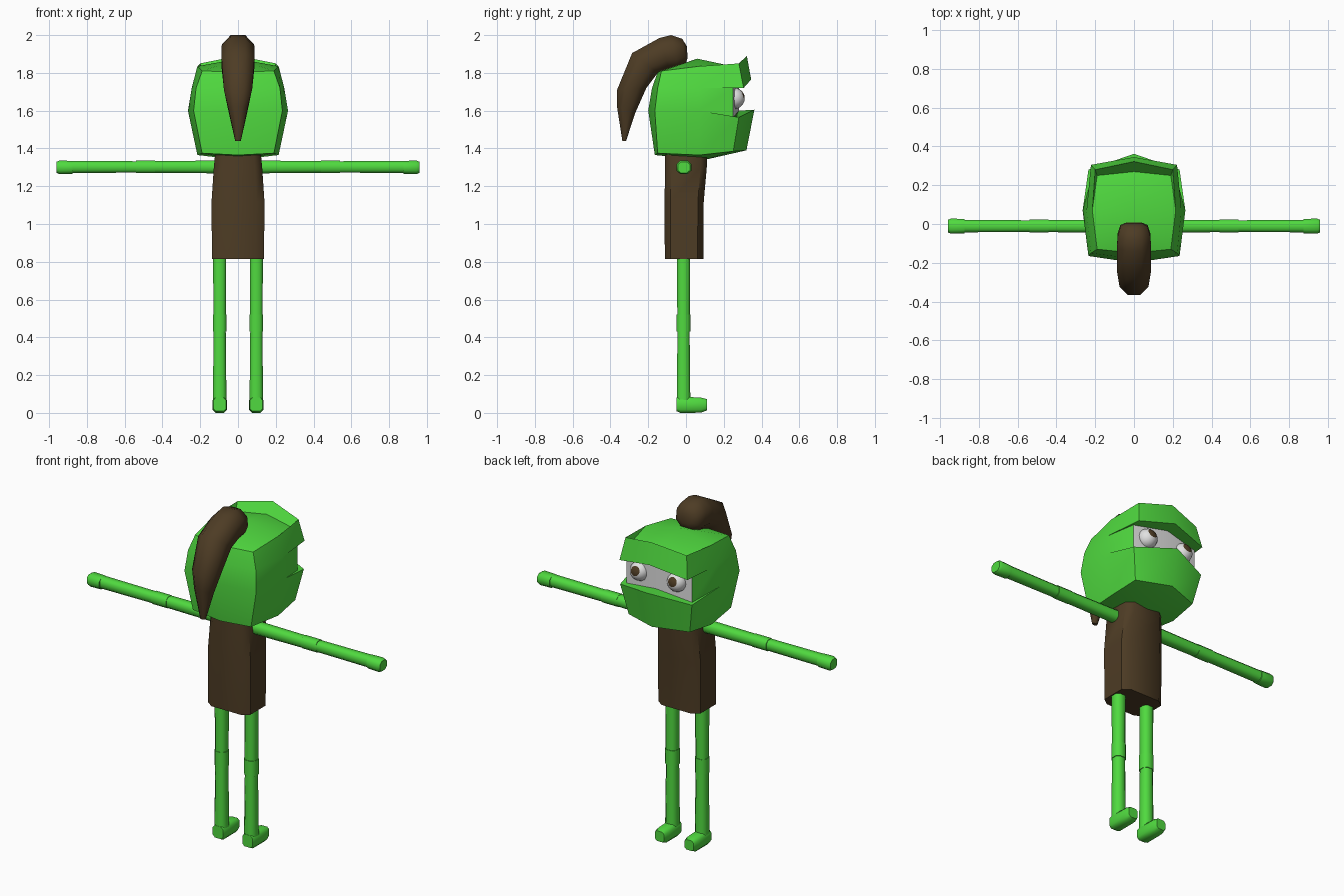
import bpy, bmesh, math
from mathutils import Vector, Matrix

if "Cube" in bpy.data.objects:
    bpy.data.objects.remove(bpy.data.objects["Cube"])


def material(name, rgb):
    m = bpy.data.materials.new(name)
    m.diffuse_color = (*rgb, 1)
    m.use_nodes = True
    m.node_tree.nodes["Principled BSDF"].inputs["Base Color"].default_value = m.diffuse_color
    return m


GREEN = material("leaf green", (0.08, 0.70, 0.05))
BROWN = material("dark brown", (0.075, 0.045, 0.018))
WHITE = material("eye white", (0.75, 0.75, 0.75))


def finish(name, bm, mats, angle=40):
    bmesh.ops.remove_doubles(bm, verts=bm.verts, dist=0.0005)
    bmesh.ops.recalc_face_normals(bm, faces=bm.faces)
    me = bpy.data.meshes.new(name)
    bm.to_mesh(me)
    bm.free()
    for m in mats:
        me.materials.append(m)
    ob = bpy.data.objects.new(name, me)
    bpy.context.collection.objects.link(ob)
    bpy.ops.object.select_all(action='DESELECT')
    ob.select_set(True)
    bpy.context.view_layer.objects.active = ob
    bpy.ops.object.shade_smooth_by_angle(angle=math.radians(angle))
    return ob


def loft(name, rings, mats, angle=40, caps=True, rule=None):
    """Skin a list of equal-length point rings; rule(band, segment) gives the material slot."""
    bm = bmesh.new()
    vs = [[bm.verts.new(p) for p in r] for r in rings]
    n = len(rings[0])
    for i in range(len(vs) - 1):
        for j in range(n):
            k = (j + 1) % n
            f = bm.faces.new((vs[i][j], vs[i][k], vs[i + 1][k], vs[i + 1][j]))
            if rule:
                f.material_index = rule(i, j)
    if caps:
        bm.faces.new(vs[0])
        bm.faces.new(vs[-1])
    return finish(name, bm, mats, angle)


def octagon(c, u, v, k=0.5):
    """Chamfered rectangle around c with half-axes u and v."""
    c, u, v = Vector(c), Vector(u), Vector(v)
    return [c + u * a + v * b for a, b in
            ((1, -k), (1, k), (k, 1), (-k, 1), (-1, k), (-1, -k), (-k, -1), (k, -1))]


def head_ring(bc, b, s, f, fc):
    """Half ring (back centre, back, side, front, front centre) mirrored to eight points."""
    half = [bc, b, s, f, fc]
    return half + [(-x, y, z) for x, y, z in (f, s, b)]


# Head with a recessed eye slot between chin lip and brow
mid = ((0, -.20, 1.60), (.235, -.165, 1.60), (.265, .07, 1.60))
upper = ((0, -.18, 1.72), (.222, -.15, 1.72), (.245, .07, 1.72))
crown = ((0, -.15, 1.805), (.19, -.13, 1.81), (.215, .07, 1.835))
head = [
    [(0, .10, 1.34)] * 8,
    head_ring((0, -.165, 1.365), (.19, -.15, 1.375), (.215, .07, 1.365),
              (.20, .25, 1.385), (0, .32, 1.39)),
    head_ring(*mid, (.235, .28, 1.565), (0, .362, 1.605)),
    head_ring(*mid, (.215, .25, 1.565), (0, .28, 1.60)),
    head_ring(*upper, (.215, .25, 1.72), (0, .28, 1.75)),
    head_ring(*upper, (.222, .305, 1.72), (0, .345, 1.765)),
    head_ring(*crown, (.20, .28, 1.85), (0, .322, 1.89)),
    head_ring(*crown, (.19, .25, 1.805), (0, .27, 1.83)),
    [(0, .06, 1.875)] * 8,
]
loft("head", head, [GREEN, WHITE], 45, caps=False,
     rule=lambda i, j: int(i == 3 and j in (3, 4)))

# Eyes: spheres with their pole aimed forward and slightly up, pupil at the pole
for side, sx in (("left", -1), ("right", 1)):
    bm = bmesh.new()
    bmesh.ops.create_uvsphere(bm, u_segments=16, v_segments=12, radius=0.056)
    for f in bm.faces:
        f.material_index = int(f.calc_center_median().z > 0.056 * math.cos(math.radians(30)))
    bmesh.ops.transform(bm, verts=bm.verts, matrix=Matrix.Translation((sx * .122, .255, 1.665))
                        @ Matrix.Rotation(math.radians(-72), 4, 'X'))
    finish(side + "_eye", bm, [WHITE, BROWN])

# Ponytail: sections given as outer point, inner point (y, z) and half width
tail = []
for (oy, oz), (iy, iz), w in (
        ((.005, 1.94), (.008, 1.88), .04), ((-.02, 1.98), (0, 1.85), .07),
        ((-.08, 2.0), (-.04, 1.82), .085), ((-.14, 1.985), (-.09, 1.82), .087),
        ((-.285, 1.905), (-.15, 1.80), .087), ((-.365, 1.71), (-.21, 1.72), .075),
        ((-.365, 1.62), (-.27, 1.585), .05), ((-.337, 1.44), (-.317, 1.44), .015)):
    o, n = Vector((0, oy, oz)), Vector((0, iy, iz))
    tail.append(octagon((o + n) / 2, (w, 0, 0), (o - n) / 2, 0.45))
loft("ponytail", tail, [BROWN], 60)

# Torso
loft("torso", [octagon((0, y, z), (hx, 0, 0), (0, hy, 0), 0.7) for z, y, hx, hy in (
    (.815, -.01, .138, .102), (1.12, -.01, .14, .104),
    (1.30, 0, .128, .11), (1.385, 0, .12, .11))], [BROWN], 50)

for side, s in (("left", -1), ("right", 1)):
    # Arm segments, elbow and hand
    for part, x0, x1, r0, r1 in (("upper_arm", .08, .46, .034, .031),
                                 ("elbow", .44, .54, .033, .033),
                                 ("forearm", .52, .89, .030, .032)):
        loft(f"{side}_{part}", [octagon((s * x, -.011, 1.302), (0, r, 0), (0, 0, r))
                                for x, r in ((x0, r0), (x1, r1))], [GREEN], 50)
    loft(side + "_hand", [octagon((s * x, -.011, 1.30), (0, r, 0), (0, 0, r * .92))
                          for x, r in ((.875, .037), (.945, .039), (.96, .032))], [GREEN], 50)
    # Leg segments, knee and foot
    for part, z0, z1, r0, r1 in (("thigh", .50, .86, .033, .035),
                                 ("knee", .43, .52, .036, .036),
                                 ("shin", .06, .44, .036, .032)):
        loft(f"{side}_{part}", [octagon((s * .097, -.013, z), (r, 0, 0), (0, r, 0))
                                for z, r in ((z0, r0), (z1, r1))], [GREEN], 50)
    loft(side + "_foot", [octagon((s * .097, y, z), (hx, 0, 0), (0, 0, hz), 0.6)
                          for y, z, hx, hz in ((-.05, .045, .034, .036), (-.03, .043, .037, .043),
                                               (.08, .041, .038, .040), (.11, .043, .030, .030))],
         [GREEN], 50)
